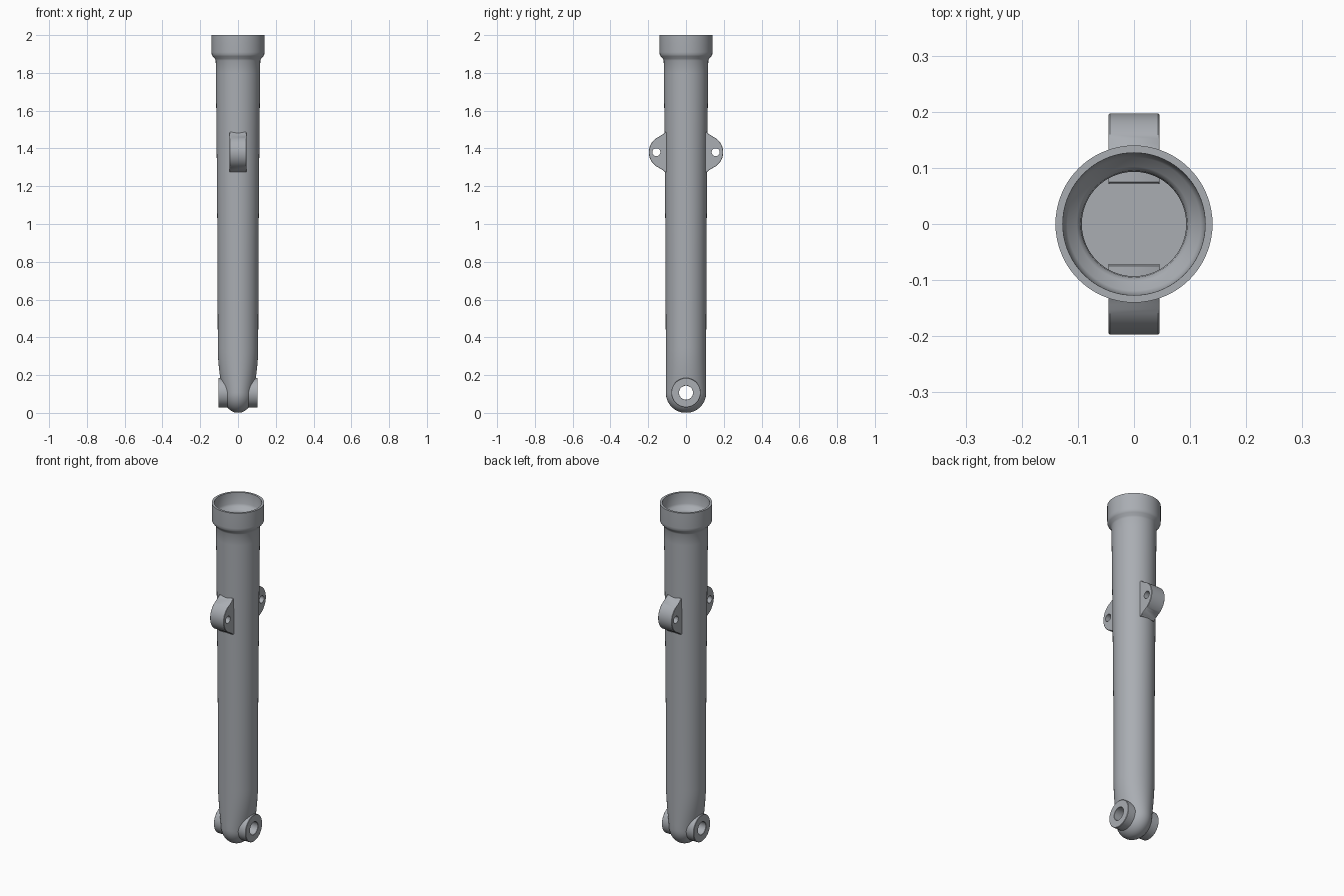
import bpy, bmesh
from math import sin, cos, pi, sqrt, radians

if "Cube" in bpy.data.objects:
    bpy.data.objects.remove(bpy.data.objects["Cube"], do_unlink=True)

SEG = 72
AXLE_Z = 0.107

metal = bpy.data.materials.new("satin grey metal")
metal.use_nodes = True
GREY = (0.40, 0.42, 0.45, 1)
metal.diffuse_color = GREY
metal.node_tree.nodes["Principled BSDF"].inputs["Base Color"].default_value = GREY


def make_object(name, bm, angle=35):
    bmesh.ops.recalc_face_normals(bm, faces=bm.faces)
    mesh = bpy.data.meshes.new(name)
    bm.to_mesh(mesh)
    bm.free()
    mesh.materials.append(metal)
    ob = bpy.data.objects.new(name, mesh)
    bpy.context.collection.objects.link(ob)
    activate(ob)
    bpy.ops.object.shade_smooth_by_angle(angle=radians(angle))
    return ob


def activate(ob):
    bpy.ops.object.select_all(action='DESELECT')
    ob.select_set(True)
    bpy.context.view_layer.objects.active = ob


def loft(rings, closed=False):
    """Skin a list of equal-length point rings."""
    bm = bmesh.new()
    loops = [[bm.verts.new(p) for p in ring] for ring in rings]
    pairs = list(zip(loops, loops[1:]))
    if closed:
        pairs.append((loops[-1], loops[0]))
    else:
        bm.faces.new(loops[0])
        bm.faces.new(loops[-1])
    for a, b in pairs:
        for i in range(len(a)):
            j = (i + 1) % len(a)
            bm.faces.new((a[i], a[j], b[j], b[i]))
    return bm


def oval(a, b, z):
    return [(a * cos(2 * pi * i / SEG), b * sin(2 * pi * i / SEG), z) for i in range(SEG)]


def ring_x(x, r, y, z, n=48):
    return [(x, y + r * cos(2 * pi * i / n), z + r * sin(2 * pi * i / n)) for i in range(n)]


def cut(ob, x, r, y, z):
    """Drill a hole along x."""
    drill = make_object("drill", loft([ring_x(-x, r, y, z), ring_x(x, r, y, z)]))
    drill.hide_render = True
    mod = ob.modifiers.new("hole", 'BOOLEAN')
    mod.operation, mod.solver, mod.object = 'DIFFERENCE', 'EXACT', drill
    activate(ob)
    bpy.ops.object.modifier_apply(modifier=mod.name)
    bpy.data.objects.remove(drill, do_unlink=True)
    bpy.ops.object.shade_smooth_by_angle(angle=radians(35))


# Tube: rounded foot, pinched sideways, rising into a slightly tapered barrel
FOOT = 0.107
rings = []
for k in range(1, 13):
    t = pi / 2 * k / 12
    rings.append(oval(0.082 * sin(t), FOOT * sin(t), AXLE_Z - AXLE_Z * cos(t)))
for k in range(1, 9):
    t = k / 8
    rings.append(oval(0.082 + 0.025 * sin(t * pi / 2), FOOT, AXLE_Z + 0.24 * t))
# Barrel and collar outside, then down the bore to its floor
profile = [(0.108, 0.8), (0.112, 1.3), (0.117, 1.8), (0.118, 1.865), (0.122, 1.875),
           (0.134, 1.888), (0.139, 1.897), (0.14, 1.91), (0.14, 2.0),
           (0.127, 2.0), (0.125, 1.935), (0.119, 1.922), (0.102, 1.91),
           (0.095, 1.9), (0.093, 1.88), (0.093, 0.3)]
rings += [oval(r, r, z) for r, z in profile]
tube = make_object("fork_tube", loft(rings))
cut(tube, 0.3, 0.037, 0, AXLE_Z)

# Axle bosses on both sides of the foot
for side, label in ((1, "left"), (-1, "right")):
    section = [(0.045, 0.037), (0.103, 0.037), (0.104, 0.038),
               (0.104, 0.076), (0.102, 0.078), (0.045, 0.078)]
    boss = [ring_x(side * x, r, 0, AXLE_Z) for x, r in section]
    make_object(label + "_axle_boss", loft(boss, closed=True))

# Drilled mounting lugs, front and back, reaching through the tube wall
LUG_Z, HALF = 1.38, 0.045
arc = [(0.107 + 0.09 * cos(t), 0.09 * sin(t))
       for t in (radians(-72 + 6 * i) for i in range(25))]
outline = [(0.072, -0.1), (0.075, -0.106), (0.11, -0.106), (0.118, -0.098)]
outline += arc[1:-1] + [(y, -z) for y, z in reversed(outline)]
for side, label in ((-1, "front"), (1, "back")):
    slab = [[(x, side * y * s, LUG_Z + z * s) for y, z in outline]
            for x, s in ((-HALF, 0.99), (-HALF + 0.002, 1), (HALF - 0.002, 1), (HALF, 0.99))]
    lug = make_object(label + "_lug", loft(slab))
    cut(lug, 0.1, 0.021, side * 0.157, LUG_Z)
